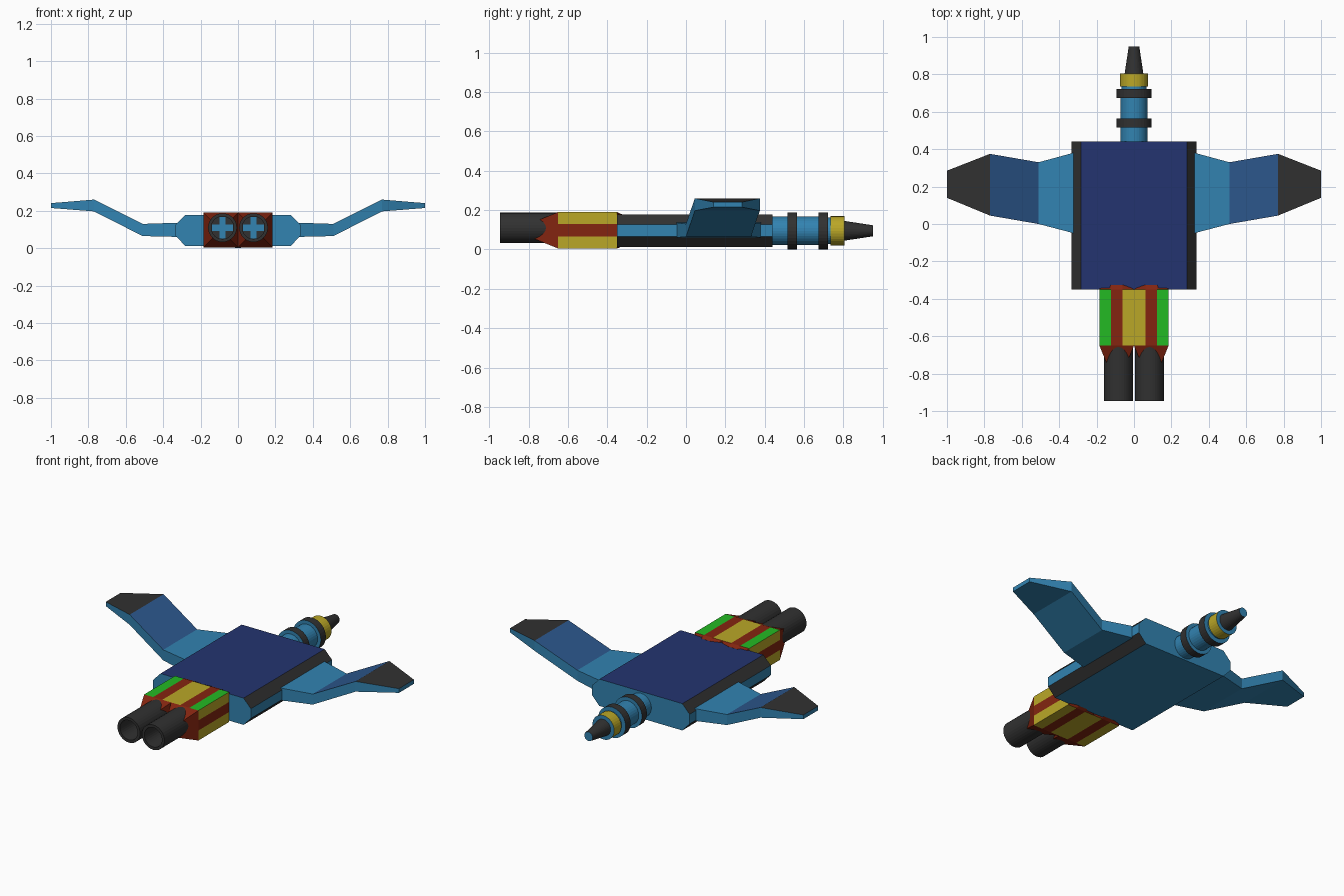
import bpy, bmesh, math

if "Cube" in bpy.data.objects:
    bpy.data.objects.remove(bpy.data.objects["Cube"])

def material(name, rgb):
    m = bpy.data.materials.new(name)
    lin = [((c / 255 + 0.055) / 1.055) ** 2.4 if c > 10 else c / 255 / 12.92 for c in rgb]
    m.diffuse_color = (*lin, 1)
    m.use_nodes = True
    m.node_tree.nodes["Principled BSDF"].inputs["Base Color"].default_value = m.diffuse_color
    return m

MATS = [material("blue", (50, 131, 177)), material("navy", (35, 52, 112)),
        material("mid_blue", (45, 88, 142)), material("black", (49, 49, 49)),
        material("yellow", (186, 167, 39)), material("red", (132, 37, 16)),
        material("green", (36, 186, 36))]
BLUE, NAVY, MID, BLACK, YELLOW, RED, GREEN = range(7)

def loft(name, rings, rule, mirror=False):
    """Skin between rings; rule(i, j) colours segment i, side j (i = -1 / -2 are the caps)."""
    bm = bmesh.new()
    vs = [[bm.verts.new(p) for p in r] for r in rings]
    n = len(vs[0])
    for i in range(len(vs) - 1):
        for j in range(n):
            k = (j + 1) % n
            bm.faces.new((vs[i][j], vs[i][k], vs[i + 1][k], vs[i + 1][j])).material_index = rule(i, j)
    bm.faces.new(vs[0]).material_index = rule(-1, 0)
    bm.faces.new(vs[-1]).material_index = rule(-2, 0)
    bmesh.ops.recalc_face_normals(bm, faces=bm.faces[:])
    me = bpy.data.meshes.new(name)
    bm.to_mesh(me)
    bm.free()
    for m in MATS:
        me.materials.append(m)
    ob = bpy.data.objects.new(name, me)
    bpy.context.collection.objects.link(ob)
    if mirror:
        ob.modifiers.new("mirror", 'MIRROR').use_mirror_merge = False
    return ob

def lathe(name, cx, cz, profile, colours, caps, mirror=False, n=32):
    """Turned part along y from (y, radius) pairs."""
    rings = [[(cx + r * math.cos(2 * math.pi * j / n), y, cz + r * math.sin(2 * math.pi * j / n))
              for j in range(n)] for y, r in profile]
    return loft(name, rings, lambda i, j: colours[i] if i >= 0 else caps, mirror)

# Hull: chamfered slab, counter-clockwise from bottom
outline = [(-.283, .013), (.283, .013), (.333, .066), (.333, .126),
           (.283, .178), (-.283, .178), (-.333, .126), (-.333, .066)]
side = [BLUE, BLACK, BLUE, BLACK, NAVY, BLACK, BLUE, BLACK]
loft("hull", [[(x, y, z) for x, z in outline] for y in (-.35, .44)],
     lambda i, j: side[j] if i >= 0 else BLUE)

# Wings: x, rear y, front y, bottom z, top z
stations = [(.30, -.055, .387, .06, .137), (.51, 0, .33, .065, .13),
            (.77, .045, .375, .197, .26), (1, .14, .285, .215, .241)]
loft("wing", [[(x, a, b), (x, c, b), (x, c, t), (x, a, t)] for x, a, c, b, t in stations],
     lambda i, j: (BLUE, MID, BLACK)[i] if i >= 0 and j == 2 else BLUE, True)

# Nose gun with collars
lathe("nose_gun", 0, .095,
      [(.42, .072), (.515, .072), (.515, .094), (.563, .094), (.563, .072), (.673, .072),
       (.673, .094), (.722, .094), (.722, .067), (.735, .067), (.735, .074), (.805, .074),
       (.805, .05), (.95, .028)],
      [BLUE, BLUE, BLACK, BLUE, BLUE, BLUE, BLACK, BLUE, BLUE, BLUE, YELLOW, BLUE, BLACK], BLUE)

# Engine blocks: square section in thirds, tapered at both ends
EX, EZ = .0925, .0975
def square(y, h, corner):
    m = .031
    pts = []
    for k in range(4):
        for a, b in ((-corner, -corner), (-m, -h), (m, -h)):
            for _ in range(k):
                a, b = -b, a
            pts.append((EX + a, y, EZ + b))
    return pts

def block_colour(i, j):
    if i != 1 or j % 3 == 1:
        return RED
    return GREEN if j == 6 else YELLOW

loft("engine_block", [square(-.325, .081, .055), square(-.35, .0925, .0925),
                      square(-.65, .0925, .0925), square(-.77, .0435, .0435)],
     block_colour, True)

# Exhaust nozzles with hollow bore
NX, NZ = .083, .11
lathe("exhaust_nozzle", NX, NZ, [(-.64, .077), (-.945, .077), (-.945, .06), (-.79, .06)],
      [BLACK] * 3, BLACK, True)

# Cross plates inside the bores
for name, w, h in (("bore_bar_wide", .057, .017), ("bore_bar_tall", .017, .057)):
    loft(name, [[(NX + a * w, y, NZ + b * h) for a, b in ((-1, -1), (1, -1), (1, 1), (-1, 1))]
                for y in (-.797, -.788)], lambda i, j: BLUE, True)
